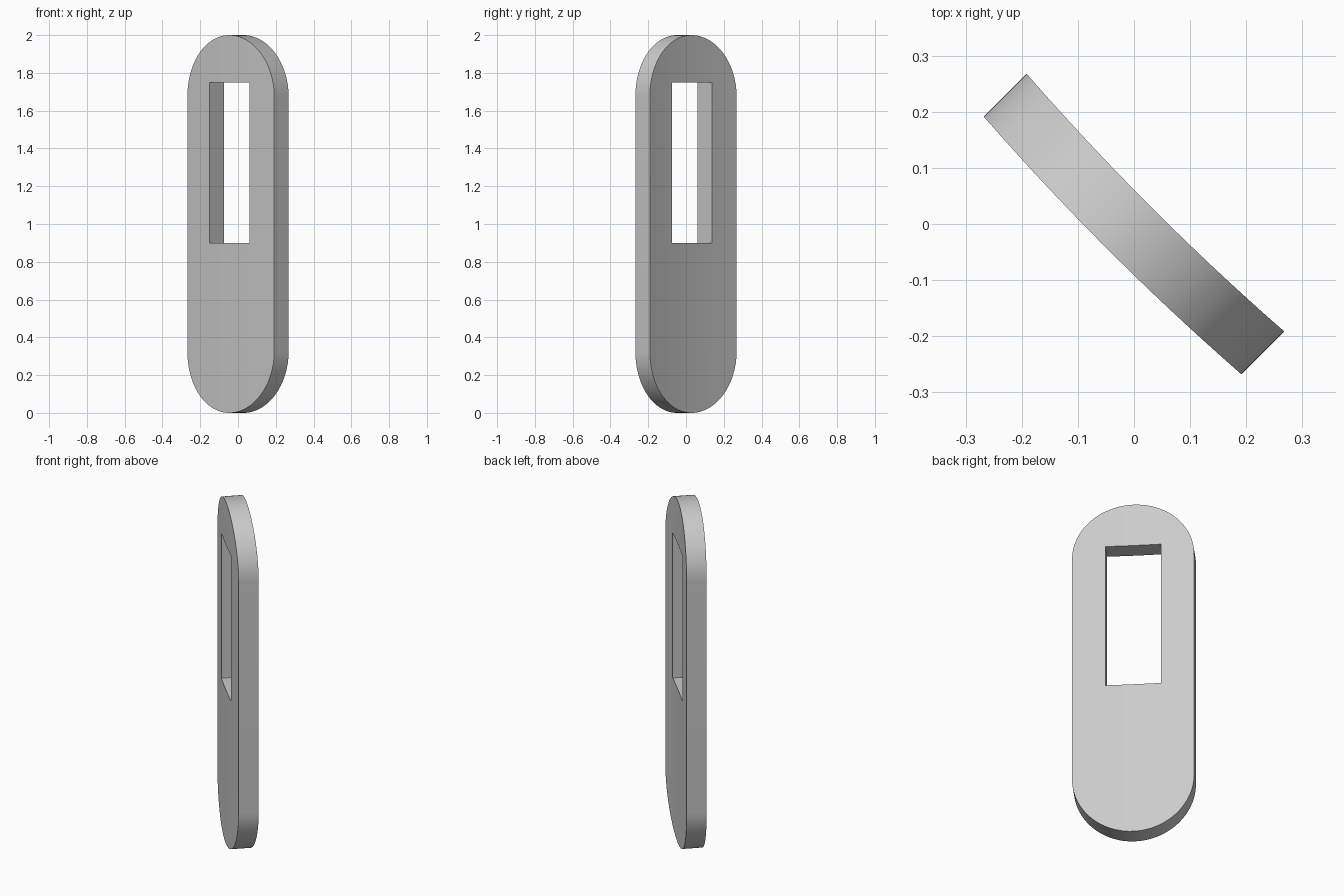
import bpy, bmesh, math
from mathutils import Matrix

if "Cube" in bpy.data.objects:
    bpy.data.objects.remove(bpy.data.objects["Cube"])

R, T, H = 0.325, 0.108, 2.0          # half width, thickness, height
SLOT_W, SLOT_LO, SLOT_HI = 0.149, 0.90, 1.75
BEND = 0.011                         # slight bow across the width

def bow(u):
    return BEND * (1 - (u / R) ** 2)

# Column positions across the rounded plate, including the slot sides
cols = [R * math.sin(math.pi * (i / 48 - 0.5)) for i in range(49)]
cols = sorted([u for u in cols if abs(abs(u) - SLOT_W) > 0.012] + [-SLOT_W, SLOT_W])

# Flat sheet made of vertical strips, leaving the slot open
bm = bmesh.new()
strips = []
for u in cols:
    c = math.sqrt(max(0, R * R - u * u))
    zs = [R - c, H - R + c]
    if abs(u) <= SLOT_W:
        zs[1:1] = [SLOT_LO, SLOT_HI]
    strips.append([bm.verts.new((u, -T / 2 - bow(u), z)) for z in zs])
for a, b in zip(strips, strips[1:]):
    if len(a) == len(b) == 4:
        for i in (0, 2):
            bm.faces.new((a[i], b[i], b[i + 1], a[i + 1]))
    else:
        bm.faces.new(a[::-1] + b)

# Thickness, then turn the plate onto the diagonal
ext = bmesh.ops.extrude_face_region(bm, geom=bm.faces[:], use_keep_orig=True)
bmesh.ops.translate(bm, vec=(0, T, 0),
                    verts=[e for e in ext["geom"] if isinstance(e, bmesh.types.BMVert)])
bmesh.ops.recalc_face_normals(bm, faces=bm.faces[:])
bm.transform(Matrix.Rotation(-math.pi / 4, 4, 'Z'))

mesh = bpy.data.meshes.new("slotted_plate")
bm.to_mesh(mesh)
bm.free()
plate = bpy.data.objects.new("slotted_plate", mesh)
bpy.context.collection.objects.link(plate)
bpy.context.view_layer.objects.active = plate
plate.select_set(True)
bpy.ops.object.shade_smooth_by_angle(angle=math.radians(30))
